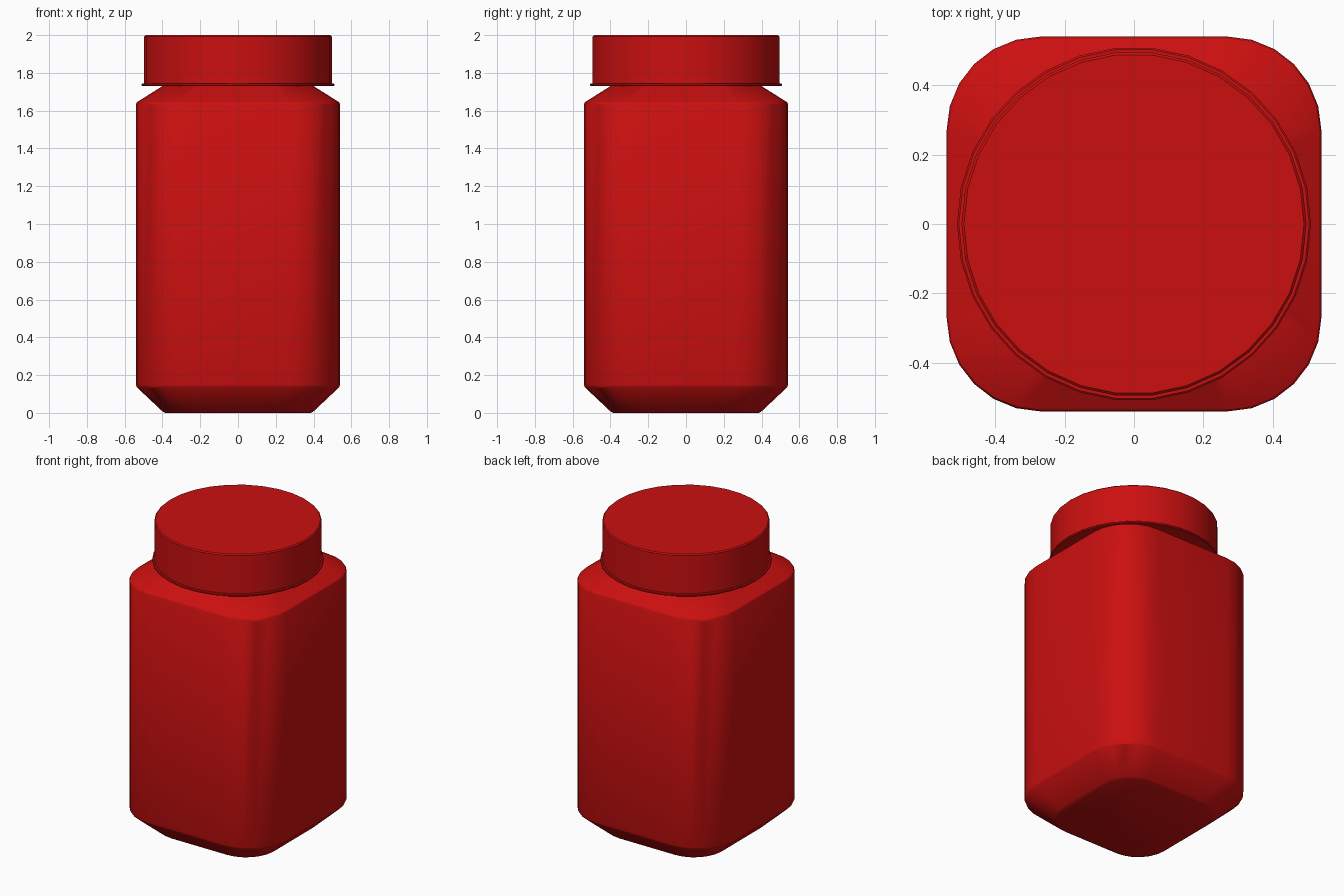
import bpy, bmesh, math

if "Cube" in bpy.data.objects:
    bpy.data.objects.remove(bpy.data.objects["Cube"])


def rounded_square(half, radius, steps):
    """Outline of a square with rounded corners."""
    pts = []
    c = half - radius
    for q in range(4):
        sx, sy = [(1, 1), (-1, 1), (-1, -1), (1, -1)][q]
        for i in range(steps + 1):
            a = math.radians(90 * q + 90 * i / steps)
            pts.append((sx * c + radius * math.cos(a), sy * c + radius * math.sin(a)))
    return pts


def circle(sides):
    return [(math.cos(2 * math.pi * i / sides), math.sin(2 * math.pi * i / sides))
            for i in range(sides)]


def loft(name, outline, profile, mat):
    """Stack scaled copies of an outline at (scale, z) levels and cap both ends."""
    bm = bmesh.new()
    rings = [[bm.verts.new((x * s, y * s, z)) for x, y in outline] for s, z in profile]
    n = len(outline)
    for a, b in zip(rings, rings[1:]):
        for i in range(n):
            j = (i + 1) % n
            bm.faces.new((a[i], a[j], b[j], b[i]))
    bm.faces.new(rings[0][::-1])
    bm.faces.new(rings[-1])
    mesh = bpy.data.meshes.new(name)
    bm.to_mesh(mesh)
    bm.free()
    ob = bpy.data.objects.new(name, mesh)
    bpy.context.collection.objects.link(ob)
    mesh.materials.append(mat)
    bpy.ops.object.select_all(action='DESELECT')
    ob.select_set(True)
    bpy.context.view_layer.objects.active = ob
    bpy.ops.object.shade_smooth_by_angle(angle=math.radians(30))
    return ob


red = bpy.data.materials.new("red")
red.diffuse_color = (0.6, 0.005, 0.005, 1)
red.use_nodes = True
red.node_tree.nodes["Principled BSDF"].inputs["Base Color"].default_value = red.diffuse_color

# square bottle with chamfered base and sloping shoulder
H = 0.54
loft("bottle_body", rounded_square(H, 0.27, 6),
     [(0.385 / H, 0), (0.40 / H, 0.008), (0.535 / H, 0.135), (1, 0.15),
      (1, 1.635), (0.535 / H, 1.645), (0.40 / H, 1.73)], red)

# round lid with a thin flange at its lower edge
loft("lid", circle(30),
     [(0.505, 1.73), (0.51, 1.734), (0.51, 1.741), (0.505, 1.745), (0.497, 1.745),
      (0.497, 1.993), (0.49, 2.0)], red)
